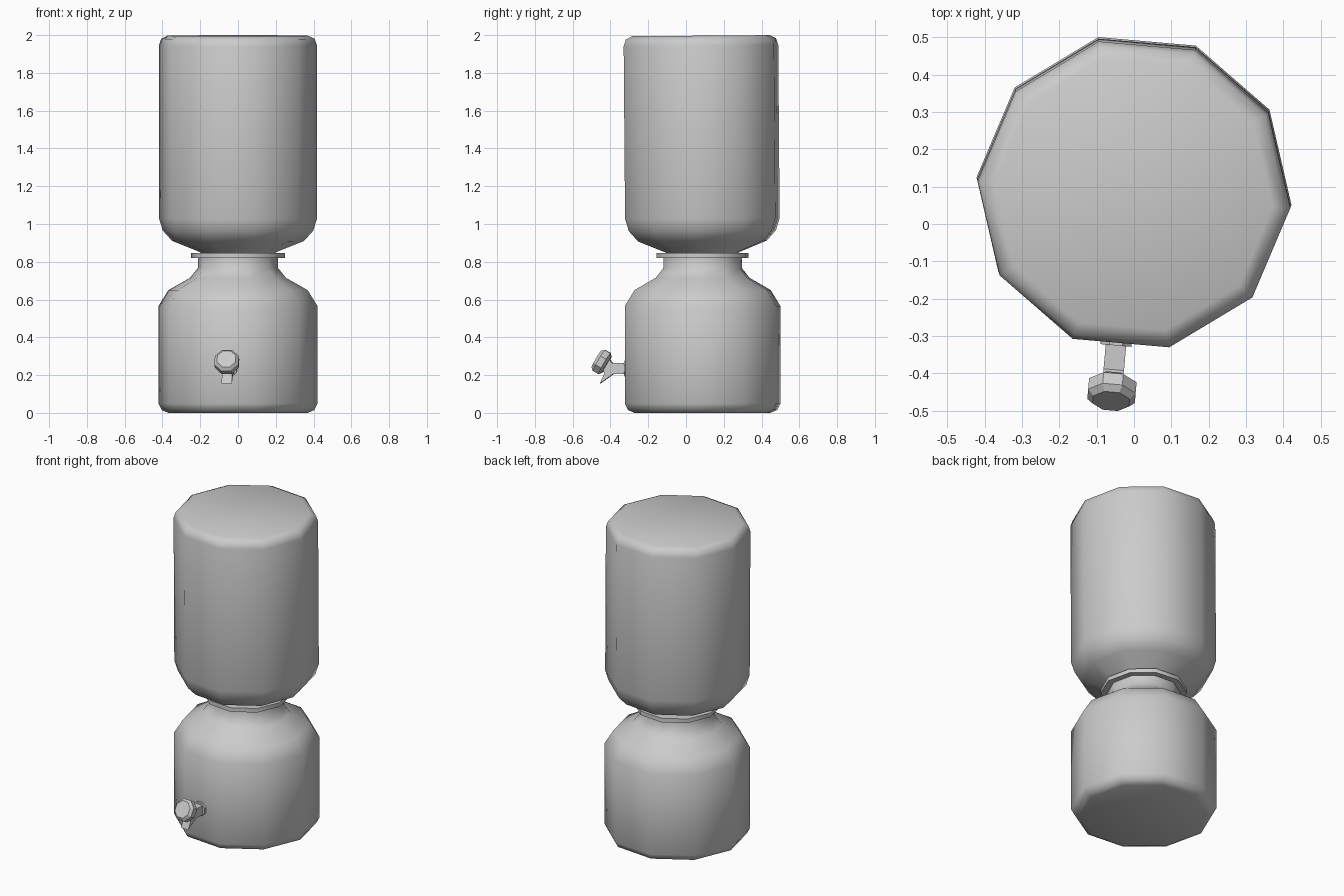
import bpy, bmesh
from math import radians, pi, cos, sin
from mathutils import Matrix, Vector

if "Cube" in bpy.data.objects:
    bpy.data.objects.remove(bpy.data.objects["Cube"], do_unlink=True)

grey = bpy.data.materials.new("plain_grey")
grey.use_nodes = True
grey.diffuse_color = (0.6, 0.6, 0.6, 1)
grey.node_tree.nodes["Principled BSDF"].inputs["Base Color"].default_value = (0.6, 0.6, 0.6, 1)

TURN = radians(-5)      # the vessels are turned slightly about their axis
AXIS_Y = 0.088


def finish(name, bm, matrix, angle):
    bmesh.ops.recalc_face_normals(bm, faces=bm.faces)
    mesh = bpy.data.meshes.new(name)
    bm.to_mesh(mesh)
    bm.free()
    mesh.materials.append(grey)
    obj = bpy.data.objects.new(name, mesh)
    bpy.context.collection.objects.link(obj)
    obj.matrix_world = matrix
    bpy.ops.object.select_all(action='DESELECT')
    bpy.context.view_layer.objects.active = obj
    obj.select_set(True)
    bpy.ops.object.shade_smooth_by_angle(angle=radians(angle))
    return obj


def lathe(name, profile, sides, matrix, angle=65, start=0.0):
    """Closed solid of revolution from (radius, height) points."""
    bm = bmesh.new()
    rings = [[bm.verts.new((r * cos(start + 2 * pi * i / sides),
                            r * sin(start + 2 * pi * i / sides), z))
              for i in range(sides)] for r, z in profile]
    for low, high in zip(rings, rings[1:]):
        for i in range(sides):
            j = (i + 1) % sides
            bm.faces.new((low[i], low[j], high[j], high[i]))
    bm.faces.new(rings[0][::-1])
    bm.faces.new(rings[-1])
    return finish(name, bm, matrix, angle)


def extrude_side(name, outline, width, matrix):
    """Prism across x from a (y, z) outline."""
    bm = bmesh.new()
    face = bm.faces.new([bm.verts.new((-width / 2, y, z)) for y, z in outline])
    moved = bmesh.ops.extrude_face_region(bm, geom=[face])["geom"]
    bmesh.ops.translate(bm, vec=(width, 0, 0),
                        verts=[v for v in moved if isinstance(v, bmesh.types.BMVert)])
    return finish(name, bm, matrix, 30)


upright = Matrix.Translation((0, AXIS_Y, 0)) @ Matrix.Rotation(TURN, 4, 'Z')

# Lower crock with sloping shoulder and neck
lathe("crock", [(0.37, 0), (0.405, 0.015), (0.423, 0.05), (0.423, 0.565), (0.37, 0.65),
                (0.255, 0.715), (0.213, 0.767), (0.213, 0.825)], 10, upright)

# Flat collar on the neck
lathe("collar", [(0.25, 0.82), (0.25, 0.846)], 10, upright)

# Inverted bottle, leaning very slightly forward
lean = Matrix.Translation((0, AXIS_Y, 0.85)) @ Matrix.Rotation(0.008, 4, 'X') \
    @ Matrix.Rotation(TURN, 4, 'Z')
lathe("bottle", [(0.18, -0.03), (0.20, 0), (0.35, 0.06), (0.4, 0.115), (0.42, 0.18),
                 (0.42, 1.095), (0.408, 1.13), (0.373, 1.147)], 10, lean)

# Tap, square to the front facet
tap = Matrix.Translation((-0.035, 0, 0)) @ Matrix.Rotation(TURN, 4, 'Z') \
    @ Matrix.Translation((0.015, 0, 0))
extrude_side("tap_spout", [(-0.3, 0.265), (-0.39, 0.265), (-0.405, 0.285), (-0.45, 0.255),
                           (-0.43, 0.21), (-0.455, 0.155), (-0.385, 0.205), (-0.3, 0.205)],
             0.055, tap)
lathe("tap_washer", [(0.045, 0), (0.045, 0.025)], 8,
      tap @ Matrix.Translation((0, -0.3, 0.235)) @ Matrix.Rotation(pi / 2, 4, 'X'),
      30, pi / 8)

# Bevelled knob facing forward and up
facing = Vector((0, -0.86, 0.5)).to_track_quat('Z', 'Y').to_matrix().to_4x4()
lathe("tap_knob", [(0.05, -0.032), (0.069, -0.018), (0.069, 0.016), (0.053, 0.032)], 8,
      tap @ Matrix.Translation((0, -0.447, 0.27)) @ facing, 30, pi / 8)
